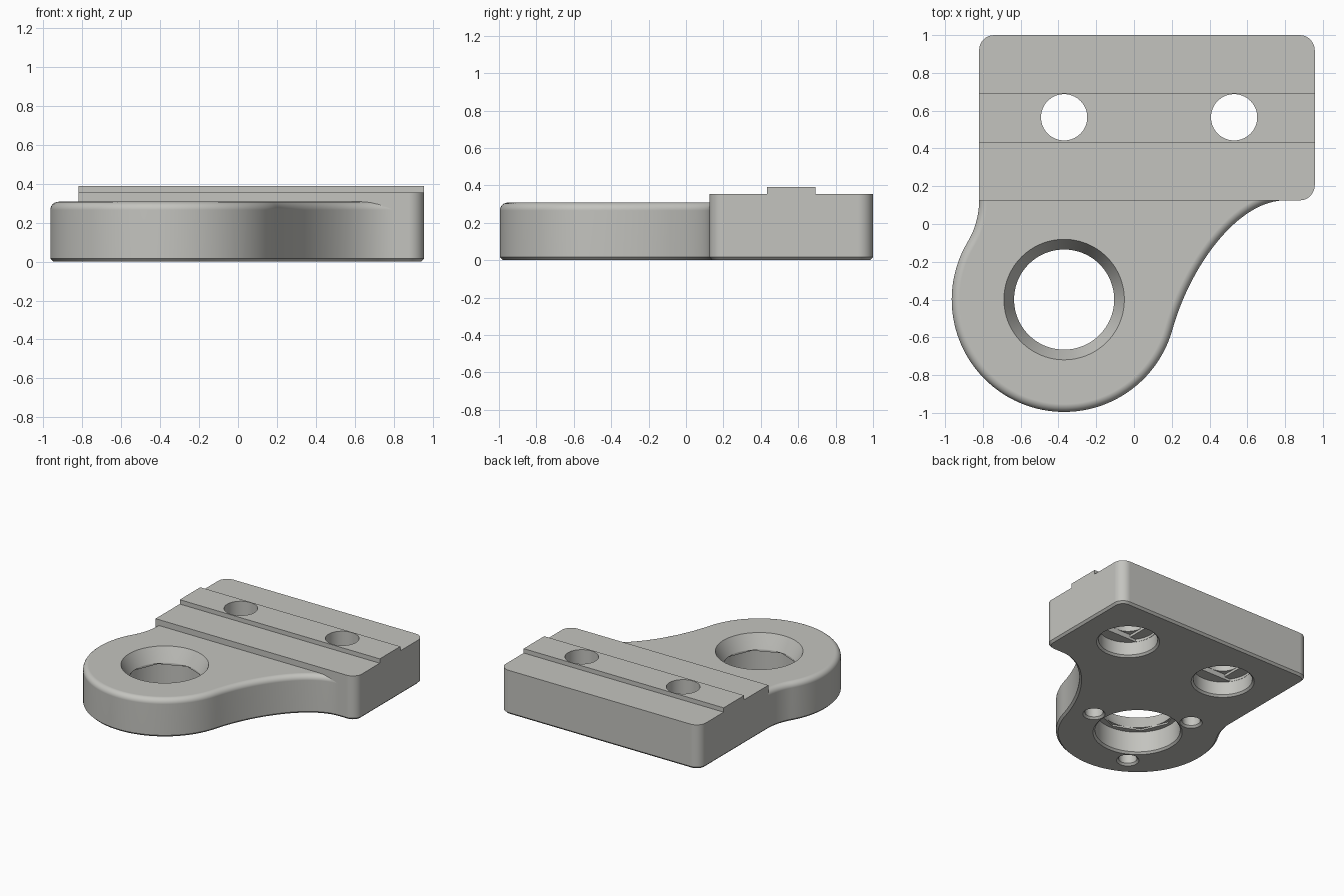
import bpy, bmesh, math

if "Cube" in bpy.data.objects:
    bpy.data.objects.remove(bpy.data.objects["Cube"])

grey = bpy.data.materials.new("light_grey")
grey.diffuse_color = (0.55, 0.55, 0.52, 1)
grey.use_nodes = True
grey.node_tree.nodes["Principled BSDF"].inputs["Base Color"].default_value = grey.diffuse_color


def arc(cx, cy, r, a0, a1, n):
    """Points on an arc, angles in degrees."""
    return [(cx + r * math.cos(math.radians(a0 + (a1 - a0) * i / n)),
             cy + r * math.sin(math.radians(a0 + (a1 - a0) * i / n))) for i in range(n + 1)]


def circle(cx, cy, r, n=64):
    return arc(cx, cy, r, 0, 360, n)[:-1]


def inset(pts, d):
    """Mitred inset of a counter-clockwise outline."""
    out = []
    for i, (x, y) in enumerate(pts):
        (px, py), (qx, qy) = pts[i - 1], pts[(i + 1) % len(pts)]
        l1, l2 = math.hypot(x - px, y - py), math.hypot(qx - x, qy - y)
        n1 = (-(y - py) / l1, (x - px) / l1)
        n2 = (-(qy - y) / l2, (qx - x) / l2)
        k = d / (1 + n1[0] * n2[0] + n1[1] * n2[1])
        out.append((x + (n1[0] + n2[0]) * k, y + (n1[1] + n2[1]) * k))
    return out


def loft(name, layers):
    """Closed solid through a stack of (outline, z) layers."""
    bm = bmesh.new()
    rings = [[bm.verts.new((x, y, z)) for x, y in pts] for pts, z in layers]
    for a, b in zip(rings, rings[1:]):
        for i in range(len(a)):
            j = (i + 1) % len(a)
            bm.faces.new((a[i], a[j], b[j], b[i]))
    bm.faces.new(rings[0][::-1])
    bm.faces.new(rings[-1])
    me = bpy.data.meshes.new(name)
    bm.to_mesh(me)
    bm.free()
    me.materials.append(grey)
    ob = bpy.data.objects.new(name, me)
    bpy.context.collection.objects.link(ob)
    return ob


def lathe(name, cx, cy, profile, n=64):
    return loft(name, [(circle(cx, cy, r, n), z) for r, z in profile])


def combine(target, tool, mode):
    mod = target.modifiers.new("combine", 'BOOLEAN')
    mod.operation, mod.solver, mod.object = mode, 'EXACT', tool
    bpy.context.view_layer.objects.active = target
    bpy.ops.object.modifier_apply(modifier=mod.name)
    bpy.data.objects.remove(tool)


L, R, F, B = -0.82, 0.957, 0.125, 1.0      # block edges
HX, HY, HR = -0.37, -0.40, 0.595           # round lobe
CH = 0.016                                 # bottom chamfer

# Mounting block with three rounded corners
c = 0.08
outline = ([(L, F)] + arc(R - c, F + c, c, -90, 0, 8) + arc(R - c, B - c, c, 0, 90, 8)
           + arc(L + c, B - c, c, 90, 180, 8))
body = loft("bracket_body", [(inset(outline, CH), 0), (outline, CH), (outline, 0.355)])

# Arm: lobe blended into the block by two concave curves
fr = 0.428
a_in = math.degrees(math.atan2(F - HY, L - fr - HX))
a_out = math.degrees(math.atan2(-0.27, 0.963))
left = arc(L - fr, F, fr, 0, a_in - 180, 14)
lobe = arc(HX, HY, HR, a_in, a_out + 360, 64)
p0, p1, p2, p3 = lobe[-1], (0.297, -0.223), (0.55, F), (0.80, F)
right = [tuple((1 - t) ** 3 * a + 3 * t * (1 - t) ** 2 * b + 3 * t * t * (1 - t) * e + t ** 3 * f
               for a, b, e, f in zip(p0, p1, p2, p3)) for t in [i / 24 for i in range(1, 25)]]
arm_line = left + lobe[1:] + right + [(0.80, 0.3), (L, 0.3)]
er, top = 0.042, 0.308
layers = [(inset(arm_line, CH), 0), (arm_line, CH)]
for i in range(7):
    a = math.radians(15 * i)
    layers.append((inset(arm_line, er * (1 - math.cos(a))), top - er + er * math.sin(a)))
combine(body, loft("arm", layers), 'UNION')

# Locating ridge across the block
rib = [(L, 0.432), (R, 0.432), (R, 0.693), (L, 0.693)]
combine(body, loft("ridge", [(rib, 0.3), (rib, 0.39)]), 'UNION')

# Large bore: wide pocket below, lip, flared mouth above
combine(body, lathe("bore", HX, HY, [(0.335, -0.01), (0.31, 0.015), (0.31, 0.18), (0.265, 0.18),
                                     (0.265, 0.2), (0.319, top), (0.324, top + 0.01)], 96), 'DIFFERENCE')
combine(body, lathe("bore_step", HX, HY, [(0.287, 0.1), (0.287, 0.193)], 8), 'DIFFERENCE')

# Bolt holes with counterbore, slot step, square step and through hole
for x in (-0.37, 0.53):
    y, r = 0.565, 0.123
    combine(body, lathe("counterbore", x, y, [(0.24, -0.01), (0.215, 0.015), (0.215, 0.12)]), 'DIFFERENCE')
    slot = [(px, max(y - r, min(y + r, py))) for px, py in arc(x, y, 0.213, -35.3, 35.3, 12)
            + arc(x, y, 0.213, 144.7, 215.3, 12)]
    square = [(x - r, y - r), (x + r, y - r), (x + r, y + r), (x - r, y + r)]
    combine(body, loft("slot_step", [(slot, 0.06), (slot, 0.14)]), 'DIFFERENCE')
    combine(body, loft("square_step", [(square, 0.05), (square, 0.16)]), 'DIFFERENCE')
    combine(body, lathe("bolt_hole", x, y, [(r - 0.0005, 0.07), (r - 0.0005, 0.45)]), 'DIFFERENCE')

# Three blind screw holes around the bore
for k in range(3):
    a = math.radians(120 * k)
    combine(body, lathe("screw_hole", HX + 0.415 * math.cos(a), HY + 0.415 * math.sin(a),
                        [(0.092, -0.01), (0.067, 0.015), (0.067, 0.18)], 32), 'DIFFERENCE')

# Smooth curved walls, crisp edges
bpy.ops.object.select_all(action='DESELECT')
body.select_set(True)
bpy.context.view_layer.objects.active = body
bpy.ops.object.shade_smooth_by_angle(angle=math.radians(28))
wn = body.modifiers.new("flat_face_normals", 'WEIGHTED_NORMAL')
wn.keep_sharp = True
